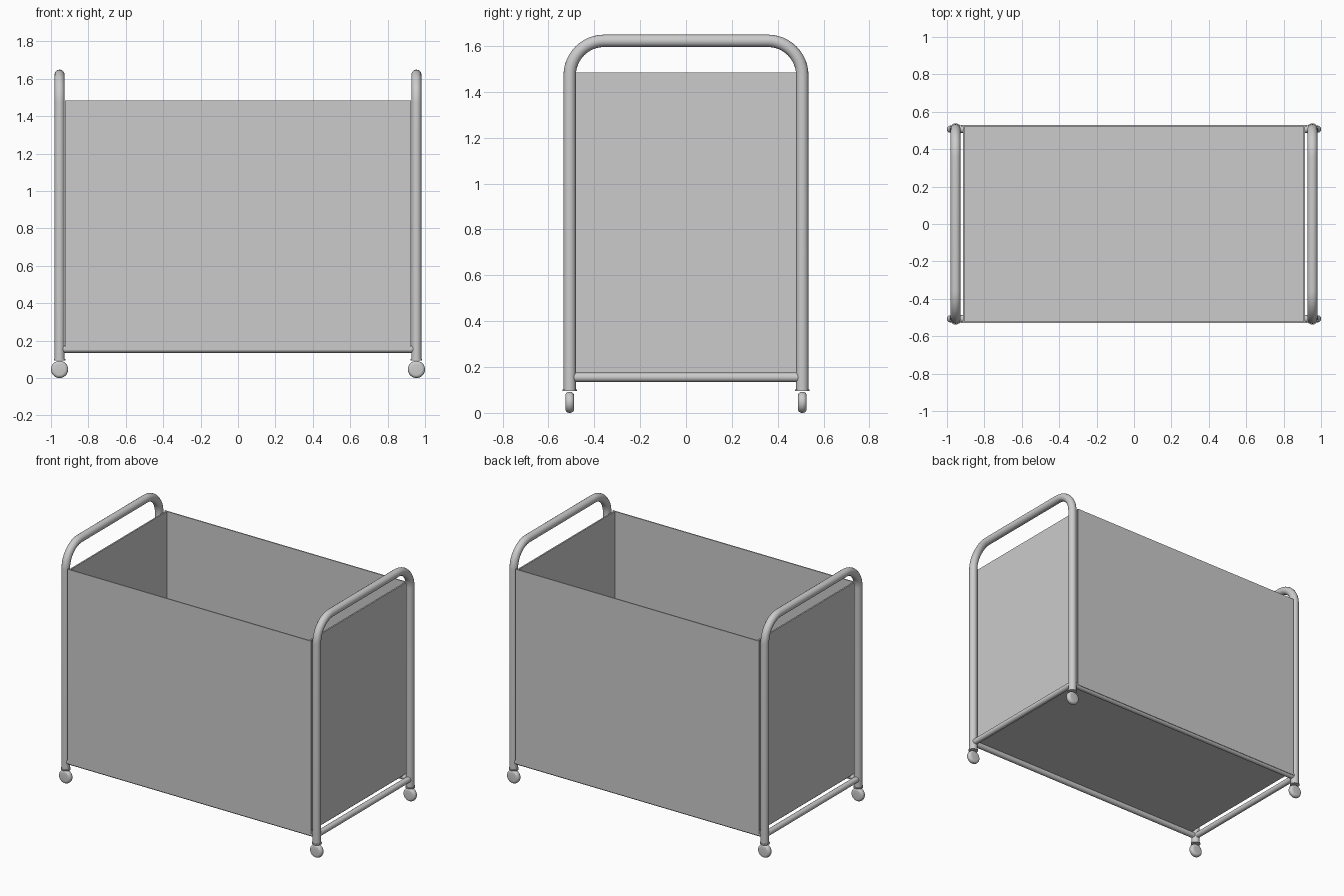
import bpy, bmesh
from math import sin, cos, pi, radians
from mathutils import Matrix

if "Cube" in bpy.data.objects:
    bpy.data.objects.remove(bpy.data.objects["Cube"])

TX, TY = 0.954, 0.507      # tube centre lines
BAR_Z = 0.155


def smooth(obj):
    bpy.ops.object.select_all(action='DESELECT')
    obj.select_set(True)
    bpy.context.view_layer.objects.active = obj
    bpy.ops.object.shade_smooth_by_angle(angle=radians(40))


def tube(name, pts, r):
    cu = bpy.data.curves.new(name, 'CURVE')
    cu.dimensions = '3D'
    cu.bevel_depth = r
    cu.bevel_resolution = 6
    cu.use_fill_caps = True
    sp = cu.splines.new('POLY')
    sp.points.add(len(pts) - 1)
    for p, co in zip(sp.points, pts):
        p.co = (*co, 1)
    obj = bpy.data.objects.new(name, cu)
    bpy.context.collection.objects.link(obj)
    bpy.ops.object.select_all(action='DESELECT')
    obj.select_set(True)
    bpy.context.view_layer.objects.active = obj
    bpy.ops.object.convert(target='MESH')
    smooth(bpy.context.object)


def box(name, lo, hi):
    bm = bmesh.new()
    bmesh.ops.create_cube(bm, size=1)
    for v in bm.verts:
        v.co = [(a + b) / 2 + c * (b - a) for a, b, c in zip(lo, hi, v.co)]
    me = bpy.data.meshes.new(name)
    bm.to_mesh(me)
    bm.free()
    bpy.context.collection.objects.link(bpy.data.objects.new(name, me))


def cylinder(name, loc, r, depth, axis='Z', bevel=0.0):
    bm = bmesh.new()
    rot = Matrix.Rotation(pi / 2, 4, 'X') if axis == 'Y' else Matrix()
    bmesh.ops.create_cone(bm, cap_ends=True, segments=32, radius1=r, radius2=r,
                          depth=depth, matrix=Matrix.Translation(loc) @ rot)
    if bevel:
        rims = [e for e in bm.edges if any(len(f.verts) > 4 for f in e.link_faces)]
        bmesh.ops.bevel(bm, geom=rims, offset=bevel, segments=5, profile=0.5, affect='EDGES')
    me = bpy.data.meshes.new(name)
    bm.to_mesh(me)
    bm.free()
    obj = bpy.data.objects.new(name, me)
    bpy.context.collection.objects.link(obj)
    smooth(obj)


# End hoops: legs and handle in one bent tube
R, TOP = 0.15, 1.622
for side, sx in (('left', -1), ('right', 1)):
    x = sx * TX
    arc = [(TY - R + R * cos(a), TOP - R + R * sin(a))
           for a in (i * pi / 24 for i in range(13))]
    half = [(TY, 0.10)] + arc
    pts = [(x, y, z) for y, z in half] + [(x, -y, z) for y, z in reversed(half)]
    tube(side + '_end_hoop', pts, 0.027)

    # Lower cross bar and end panel
    tube(side + '_lower_bar', [(x, -TY, BAR_Z), (x, TY, BAR_Z)], 0.02)
    xs = sorted((sx * 0.905, sx * 0.915))
    box(side + '_end_panel', (xs[0], -0.528, 0.172), (xs[1], 0.528, 1.485))

    # Casters
    for end, sy in (('front', -1), ('back', 1)):
        y = sy * TY
        tag = end + '_' + side
        cylinder(tag + '_caster_plate', (x, y, 0.099), 0.031, 0.008)
        cylinder(tag + '_caster_wheel', (x, y, 0.046), 0.046, 0.038, 'Y', 0.017)

# Long bars and long panels
for end, sy in (('front', -1), ('back', 1)):
    y = sy * TY
    tube(end + '_lower_bar', [(-TX, y, BAR_Z), (TX, y, BAR_Z)], 0.02)
    ys = sorted((sy * 0.522, sy * 0.530))
    box(end + '_panel', (-0.925, ys[0], 0.150), (0.925, ys[1], 1.485))

# Bag floor
box('bag_floor', (-0.91, -0.525, 0.167), (0.91, 0.525, 0.175))
